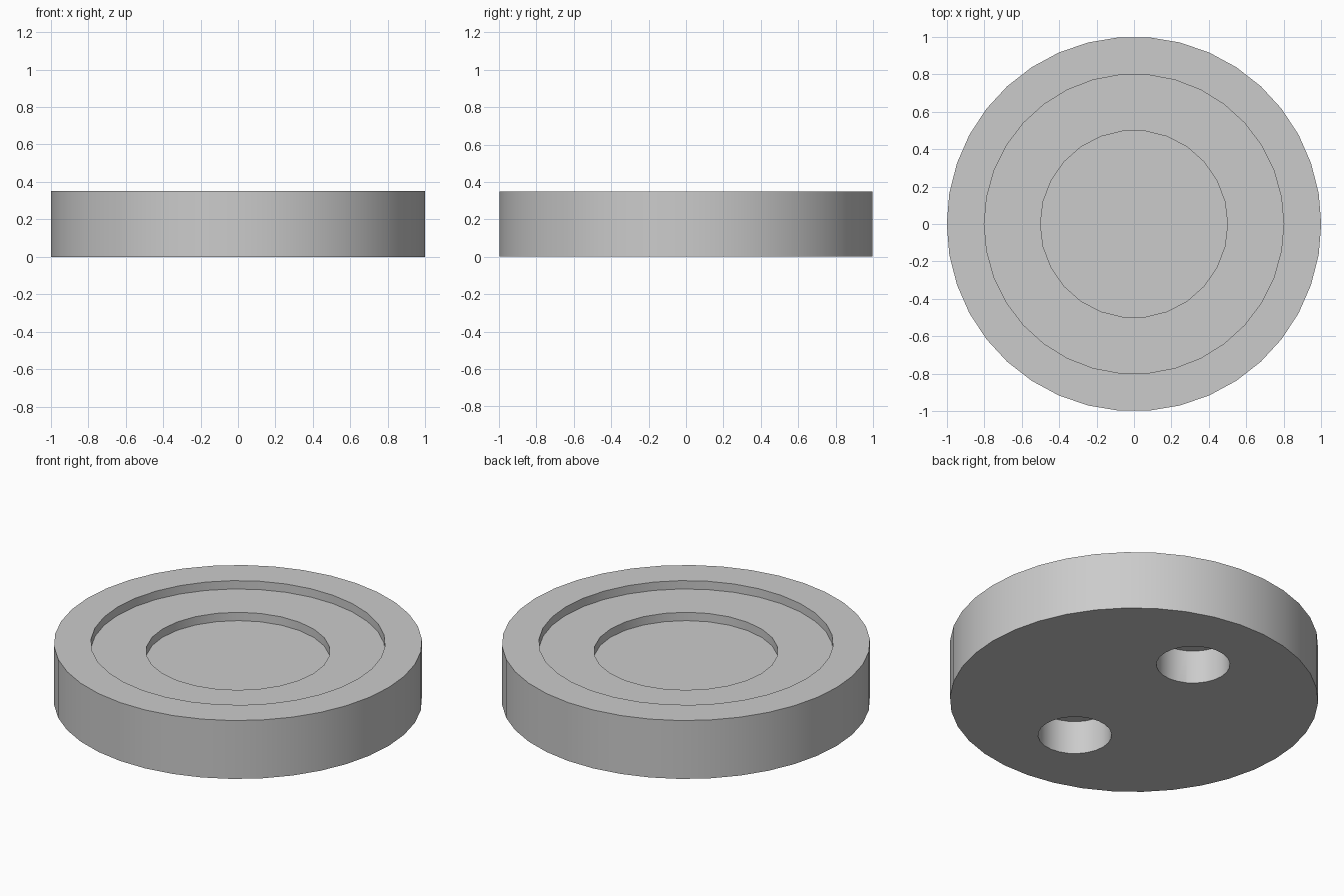
import bpy

cube = bpy.data.objects.get("Cube")
if cube:
    bpy.data.objects.remove(cube, do_unlink=True)

grey = bpy.data.materials.new("plain grey")
grey.use_nodes = True
colour = (0.6, 0.6, 0.6, 1)
grey.diffuse_color = colour
grey.node_tree.nodes["Principled BSDF"].inputs["Base Color"].default_value = colour


def cylinder(name, radius, bottom, top, sides, y=0):
    # Upright cylinder with a corner on the +x axis
    bpy.ops.mesh.primitive_cylinder_add(
        vertices=sides, radius=radius, depth=top - bottom,
        location=(0, y, (top + bottom) / 2))
    obj = bpy.context.object
    obj.name = name
    obj.data.materials.append(grey)
    return obj


HEIGHT = 0.35
disc = cylinder("round_base", 1, 0, HEIGHT, 38)
disc.rotation_euler.z = 1.5708

# Two stepped recesses in the top and two blind holes underneath
cutters = [
    cylinder("wide_recess_cutter", 0.8, HEIGHT - 0.05, HEIGHT + 0.1, 34),
    cylinder("inner_recess_cutter", 0.5, HEIGHT - 0.1, HEIGHT + 0.1, 26),
]
cutters[0].rotation_euler.z = cutters[1].rotation_euler.z = 1.5708
for side, y in (("front", -0.5), ("back", 0.5)):
    cutters.append(cylinder(side + "_hole_cutter", 0.2, -0.1, 0.2, 24, y))

bpy.context.view_layer.objects.active = disc
for cutter in cutters:
    cut = disc.modifiers.new(cutter.name, "BOOLEAN")
    cut.operation = "DIFFERENCE"
    cut.solver = "EXACT"
    cut.object = cutter
    bpy.context.view_layer.update()
    with bpy.context.temp_override(object=disc, active_object=disc):
        bpy.ops.object.modifier_apply(modifier=cut.name)
for cutter in cutters:
    bpy.data.objects.remove(cutter, do_unlink=True)

# Smooth round walls with crisp rims
bpy.ops.object.select_all(action="DESELECT")
disc.select_set(True)
bpy.context.view_layer.objects.active = disc
bpy.ops.object.shade_smooth_by_angle(angle=0.52)
